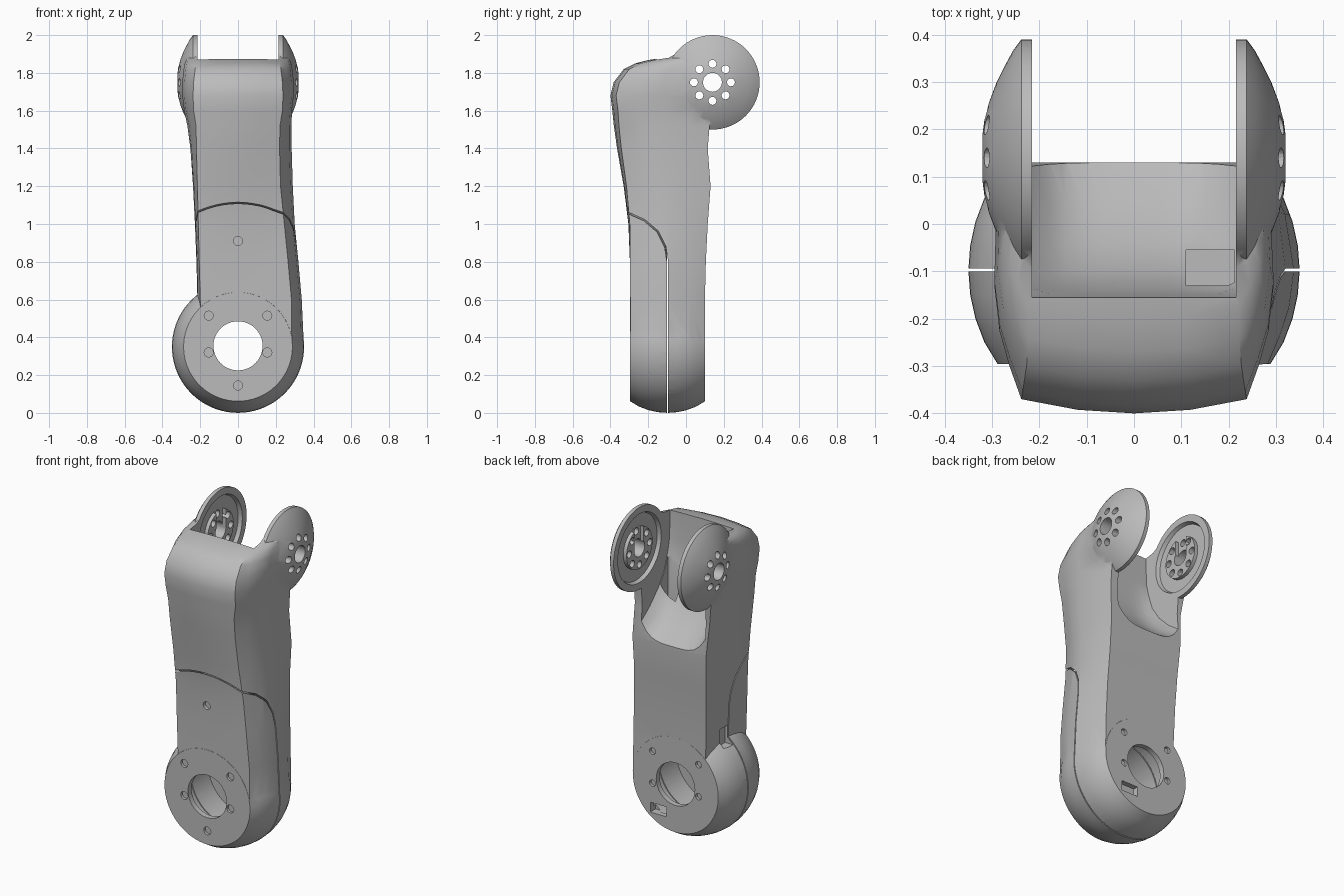
import bpy, bmesh
from math import cos, sin, pi

if "Cube" in bpy.data.objects:
    bpy.data.objects.remove(bpy.data.objects["Cube"])

grey = bpy.data.materials.new("matte_grey")
grey.use_nodes = True
grey.diffuse_color = (0.5, 0.5, 0.5, 1)
grey.node_tree.nodes["Principled BSDF"].inputs["Base Color"].default_value = (0.5, 0.5, 0.5, 1)

LOW = (0, 0.35)       # lower joint centre (x, z)
EAR = (0.14, 1.75)    # upper joint centre (y, z)
INNER = 0.215         # inner face of the ears


def loft(name, rings):
    """Skin a list of equal-length rings and cap both ends."""
    bm = bmesh.new()
    rows = [[bm.verts.new(p) for p in ring] for ring in rings]
    n = len(rows[0])
    for a, b in zip(rows, rows[1:]):
        for i in range(n):
            j = (i + 1) % n
            bm.faces.new((a[i], a[j], b[j], b[i]))
    bm.faces.new(rows[0])
    bm.faces.new(rows[-1])
    bmesh.ops.triangulate(bm, faces=[f for f in bm.faces if len(f.verts) == 4])
    bmesh.ops.recalc_face_normals(bm, faces=bm.faces)
    mesh = bpy.data.meshes.new(name)
    bm.to_mesh(mesh)
    bm.free()
    mesh.materials.append(grey)
    ob = bpy.data.objects.new(name, mesh)
    bpy.context.collection.objects.link(ob)
    return ob


def turned(name, axis, centre, profile, n=24):
    """Round part along an axis from (position, radius) pairs."""
    rings = []
    for pos, r in profile:
        ring = [(centre[0] + r * cos(2 * pi * i / n), centre[1] + r * sin(2 * pi * i / n))
                for i in range(n)]
        rings.append([(pos, u, v) if axis == "x" else (u, pos, v) for u, v in ring])
    return loft(name, rings)


def box(name, lo, hi):
    rings = [[(lo[0], lo[1], z), (hi[0], lo[1], z), (hi[0], hi[1], z), (lo[0], hi[1], z)]
             for z in (lo[2], hi[2])]
    return loft(name, rings)


def boolean(target, tool, operation="DIFFERENCE"):
    mod = target.modifiers.new("boolean", "BOOLEAN")
    mod.operation, mod.solver, mod.object = operation, "EXACT", tool
    bpy.context.view_layer.objects.active = target
    bpy.ops.object.modifier_apply(modifier=mod.name)
    bpy.data.objects.remove(tool)


def lerp(a, b, t):
    return a + (b - a) * t


def section(z, xl, xr, fl, fr, yf, yb):
    """Arm cross-section: bowed front, rounded flanks, flat back."""
    bow = 0.03 * min(max((z - 0.8) / 0.8, 0), 1)
    ring = [(lerp(fl, fr, t), yf + bow * (2 * t - 1) ** 2) for t in (0, 0.25, 0.5, 0.75, 1)]
    steps = (0.3, 0.6, 1)
    right = [(lerp(fr, xr, sin(t * pi / 2)), lerp(yf + bow, lerp(yf, yb, 0.5), t)) for t in steps]
    left = [(lerp(fl, xl, sin(t * pi / 2)), lerp(yf + bow, lerp(yf, yb, 0.5), t)) for t in steps]
    inset = 0.02 + 0.04 * min(max((1.2 - z) / 0.7, 0), 1)
    ring += right
    ring += [(xr - inset * 0.35, lerp(yf, yb, 0.8)), (xr - inset, yb)]
    ring += [(xl + 0.012, yb), (xl + 0.004, lerp(yf, yb, 0.8))]
    ring += reversed(left)
    return [(x, y, z) for x, y in ring]


# Arm body: height, left, right, front-left, front-right, front, back
stations = [
    (0.36, -0.2, 0.349, -0.19, 0.285, -0.295, 0.1),
    (0.6, -0.215, 0.338, -0.2, 0.283, -0.295, 0.1),
    (0.8, -0.22, 0.32, -0.205, 0.265, -0.297, 0.105),
    (1, -0.228, 0.3, -0.21, 0.245, -0.305, 0.115),
    (1.2, -0.238, 0.29, -0.215, 0.225, -0.33, 0.13),
    (1.4, -0.252, 0.284, -0.22, 0.22, -0.365, 0.115),
    (1.52, -0.268, 0.284, -0.222, 0.222, -0.382, 0.125),
]
# Upper stations are symmetric: height, half width, front half width, front
for z, w, f, y in [(1.6, 0.285, 0.235, -0.39), (1.68, 0.295, 0.238, -0.4),
                   (1.75, 0.295, 0.235, -0.383), (1.82, 0.288, 0.227, -0.33),
                   (1.85, 0.282, 0.222, -0.27), (1.868, 0.275, 0.22, -0.2),
                   (1.88, 0.27, 0.22, -0.12), (1.95, 0.25, 0.22, 0), (1.985, 0.24, 0.22, 0.07)]:
    stations.append((z, -w, w, -f, f, y, 0.14))
body = loft("main_housing", [section(*s) for s in stations])

# Barrel-shaped lower joint
barrel = [(-0.296, 0.288), (-0.25, 0.316), (-0.2, 0.335), (-0.15, 0.346), (-0.0975, 0.35),
          (-0.045, 0.346), (0.005, 0.335), (0.055, 0.316), (0.101, 0.288)]
boolean(body, turned("lower_joint", "y", LOW, barrel, 72), "UNION")

# Domed ears of the upper joint
dome = [(0.2, 0.25), (0.238, 0.25), (0.255, 0.227), (0.272, 0.196), (0.29, 0.16),
        (0.307, 0.115), (0.316, 0.08), (0.32, 0.05)]
for s in (1, -1):
    boolean(body, turned("ear", "x", EAR, [(s * x, r) for x, r in dome], 64), "UNION")

# Scooped gap between the ears
scoop = [(0.3, 1.1), (0.135, 1.2), (0.04, 1.27), (-0.04, 1.35), (-0.1, 1.44), (-0.135, 1.55)]
rim = [(-0.148, 1.7), (-0.155, 1.87), (-0.16, 2.1), (0.5, 2.1), (0.5, 1.1)]
rings = []
for i in range(-6, 7):
    t = i / 6
    rings.append([(INNER * t, y, z + 0.09 * t ** 4) for y, z in scoop]
                 + [(INNER * t, y, z) for y, z in rim])
boolean(body, loft("gap_cutter", rings))
boolean(body, box("pocket_cutter", (0.11, -0.13, 1.25), (0.212, -0.055, 1.6)))

# Dished inner ear faces with a raised hub, slot and bolt circle
for s in (1, -1):
    boolean(body, turned("dish_cutter", "x", EAR, [(s * 0.2, 0.215), (s * 0.237, 0.2)], 48))
    boolean(body, turned("hub", "x", EAR, [(s * INNER, 0.125), (s * 0.26, 0.125)], 48), "UNION")
    xs = sorted((s * 0.2, s * 0.236))
    boolean(body, box("slot_cutter", (xs[0], 0.1, 1.755), (xs[1], 0.19, 1.9)))
    ends = (s * 0.18, s * 0.36)
    boolean(body, turned("shaft_cutter", "x", EAR, [(e, 0.05) for e in ends], 32))
    for k in range(8):
        c = (EAR[0] + 0.098 * cos(k * pi / 4), EAR[1] + 0.098 * sin(k * pi / 4))
        boolean(body, turned("bolt_cutter", "x", c, [(e, 0.021) for e in ends], 16))

# Hollow lower joint with a through bore
boolean(body, turned("cavity_cutter", "y", LOW, [(-0.262, 0.25), (0.068, 0.25)], 48))
boolean(body, turned("bore_cutter", "y", (0, 0.355), [(-0.5, 0.13), (0.3, 0.13)], 48))

# Countersunk screw holes, front and back
pattern = [(s * 0.155, z) for s in (1, -1) for z in (0.32, 0.515)]
for c in pattern + [(0, 0.145), (0, 0.91)]:
    boolean(body, turned("screw_cutter", "y", c, [(-0.32, 0.024), (-0.28, 0.024)], 16))
for c in pattern:
    boolean(body, turned("screw_cutter", "y", c, [(0.085, 0.02), (0.12, 0.02)], 16))

# Cable openings
boolean(body, box("port_cutter", (0.06, 0.05, 0.14), (0.17, 0.15, 0.2)))
boolean(body, box("side_port_cutter", (-0.3, -0.09, 0.59), (-0.2, -0.02, 0.7)))


def cover_volume(gap):
    """Space in front of the curved parting line."""
    path = [(-0.6, 1.12), (-0.31, 1.06), (-0.22, 1.02), (-0.15, 0.96), (-0.11, 0.88), (-0.0975, 0.8)]
    rings = []
    for i in range(-10, 11):
        x = 0.04 * i
        arch = 0.05 * max(0, 1 - (x / 0.23) ** 2)
        ring = [(x, y + gap, z + arch + gap) for y, z in path]
        ring += [(x, -0.0975 + gap, -0.1), (x, -0.6, -0.1)]
        rings.append(ring)
    return loft("cover_volume", rings)


# Split the front cover from the housing along a fine seam
cover = body.copy()
cover.data = body.data.copy()
cover.name = "front_cover"
bpy.context.collection.objects.link(cover)
boolean(cover, cover_volume(-0.003), "INTERSECT")
boolean(body, cover_volume(0.003))

bpy.ops.object.select_all(action="DESELECT")
for ob in (body, cover):
    ob.select_set(True)
bpy.context.view_layer.objects.active = body
bpy.ops.object.shade_smooth_by_angle(angle=pi / 6)
